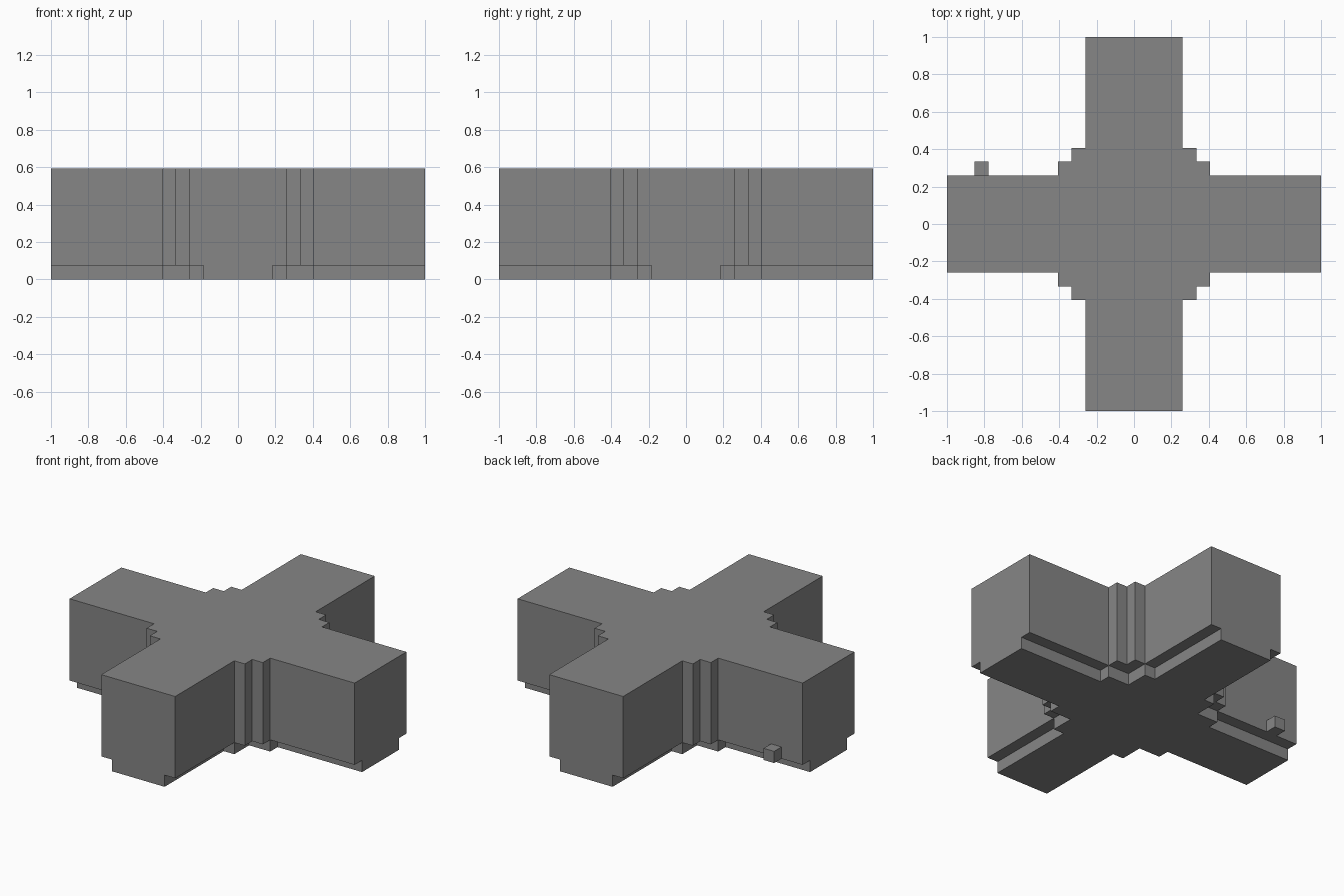
import bpy
import bmesh

if "Cube" in bpy.data.objects:
    bpy.data.objects.remove(bpy.data.objects["Cube"], do_unlink=True)

U = 2 / 27  # block size: the model is 27 blocks long

grey = bpy.data.materials.new("stone_grey")
grey.use_nodes = True
colour = (0.24, 0.24, 0.24, 1)
grey.diffuse_color = colour
bsdf = grey.node_tree.nodes["Principled BSDF"]
bsdf.inputs["Base Color"].default_value = colour
bsdf.inputs["Roughness"].default_value = 0.9


def extrude_outline(name, outline, bottom, top):
    """Extrude a closed outline, measured in blocks, between two heights."""
    bm = bmesh.new()
    face = bm.faces.new([bm.verts.new((x * U, y * U, bottom * U)) for x, y in outline])
    result = bmesh.ops.extrude_face_region(bm, geom=[face], use_keep_orig=True)
    raised = [v for v in result["geom"] if isinstance(v, bmesh.types.BMVert)]
    bmesh.ops.translate(bm, vec=(0, 0, (top - bottom) * U), verts=raised)
    bmesh.ops.recalc_face_normals(bm, faces=bm.faces)
    mesh = bpy.data.meshes.new(name)
    bm.to_mesh(mesh)
    bm.free()
    mesh.materials.append(grey)
    obj = bpy.data.objects.new(name, mesh)
    bpy.context.collection.objects.link(obj)
    return obj


def cross(corner):
    """Repeat one stepped corner around four quarter turns."""
    outline = []
    for _ in range(4):
        outline += corner
        corner = [(-y, x) for x, y in corner]
    return outline


# Upper crossing with stepped inner corners
body_corner = [(13.5, 3.5), (5.5, 3.5), (5.5, 4.5), (4.5, 4.5),
               (4.5, 5.5), (3.5, 5.5), (3.5, 13.5)]
extrude_outline("crossing_body", cross(body_corner), 1, 8)

# Narrower recessed base
base_corner = [(13.5, 2.5), (5.5, 2.5), (5.5, 3.5), (3.5, 3.5),
               (3.5, 5.5), (2.5, 5.5), (2.5, 13.5)]
extrude_outline("recessed_base", cross(base_corner), 0, 1)

# Single small block on the back wall of the right arm
extrude_outline("wall_block", [(-11.5, 3.5), (-10.5, 3.5), (-10.5, 4.5), (-11.5, 4.5)], 1, 2)
